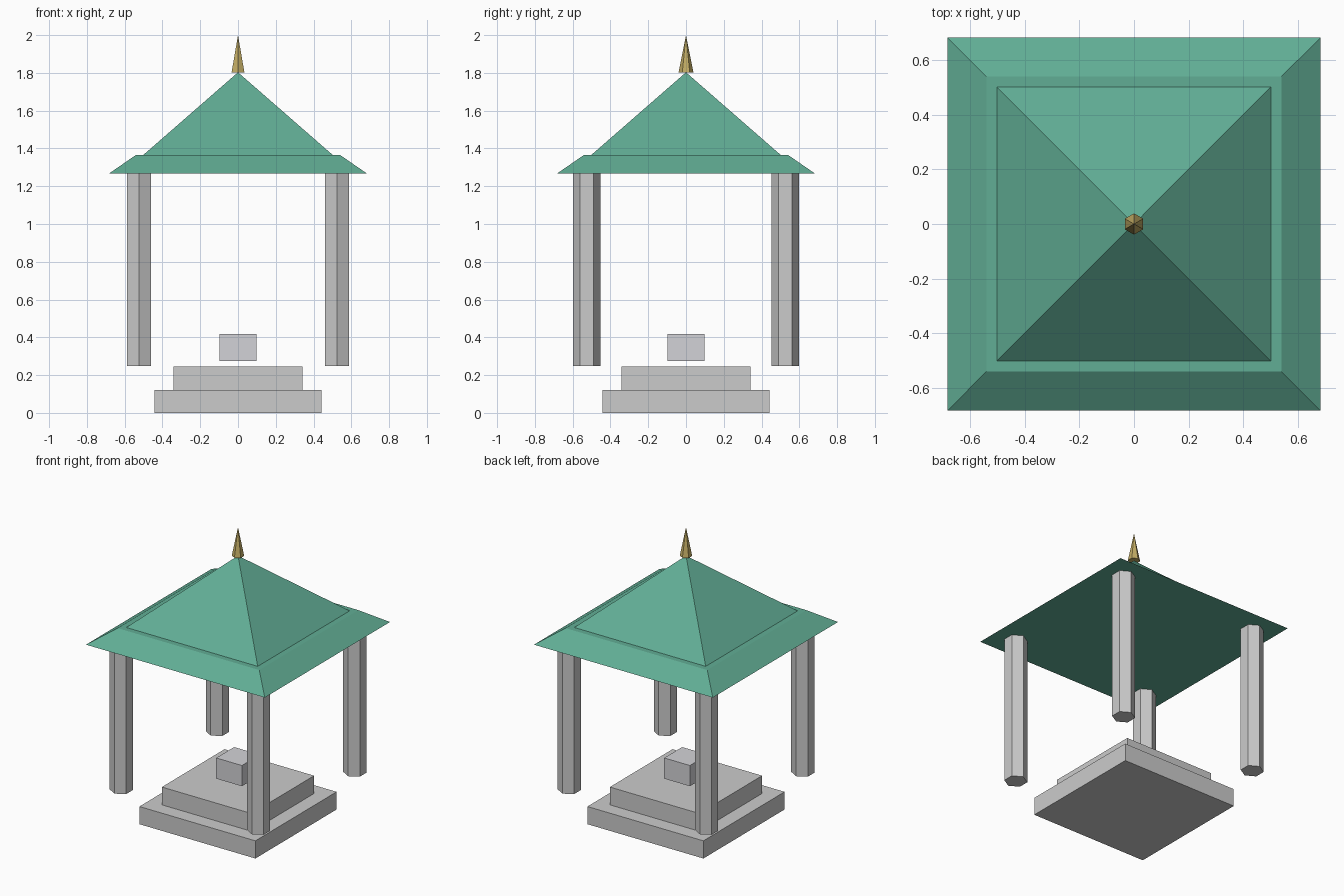
import bpy
from math import pi, sqrt

if "Cube" in bpy.data.objects:
    bpy.data.objects.remove(bpy.data.objects["Cube"])


def material(name, color):
    m = bpy.data.materials.new(name)
    m.diffuse_color = (*color, 1)
    m.use_nodes = True
    m.node_tree.nodes["Principled BSDF"].inputs["Base Color"].default_value = m.diffuse_color
    return m


def box(name, half, z0, z1):
    bpy.ops.mesh.primitive_cube_add(size=1, location=(0, 0, (z0 + z1) / 2))
    ob = bpy.context.object
    ob.name = name
    ob.scale = (2 * half, 2 * half, z1 - z0)
    bpy.ops.object.transform_apply(location=False, rotation=False, scale=True)
    return ob


def taper(name, sides, r0, r1, z0, z1, x=0, y=0, turn=0, mat=None):
    bpy.ops.mesh.primitive_cone_add(vertices=sides, radius1=r0, radius2=r1, depth=z1 - z0,
                                    location=(x, y, (z0 + z1) / 2), rotation=(0, 0, turn))
    ob = bpy.context.object
    ob.name = name
    if mat:
        ob.data.materials.append(mat)
    return ob


green = material("roof_green", (0.12, 0.42, 0.30))
gold = material("finial_gold", (0.55, 0.42, 0.13))
pale = material("pale_stone", (0.65, 0.65, 0.68))

# Stepped platform and the small block hovering above it
box("lower_step", 0.443, 0, 0.122)
box("upper_step", 0.342, 0.122, 0.245)
box("altar_block", 0.098, 0.275, 0.418).data.materials.append(pale)

# Four hexagonal columns
for side_x, nx in ((-1, "left"), (1, "right")):
    for side_y, ny in ((-1, "front"), (1, "back")):
        taper(f"{ny}_{nx}_column", 6, 0.073, 0.073, 0.248, 1.267,
              side_x * 0.525, side_y * 0.525)

# Flared eaves, pyramid roof and spike finial
taper("roof_eaves", 4, 0.683 * sqrt(2), 0.541 * sqrt(2), 1.267, 1.365, turn=pi / 4, mat=green)
taper("roof_pyramid", 4, 0.502 * sqrt(2), 0, 1.365, 1.803, turn=pi / 4, mat=green)
taper("roof_finial", 6, 0.039, 0, 1.803, 2.0, mat=gold)
